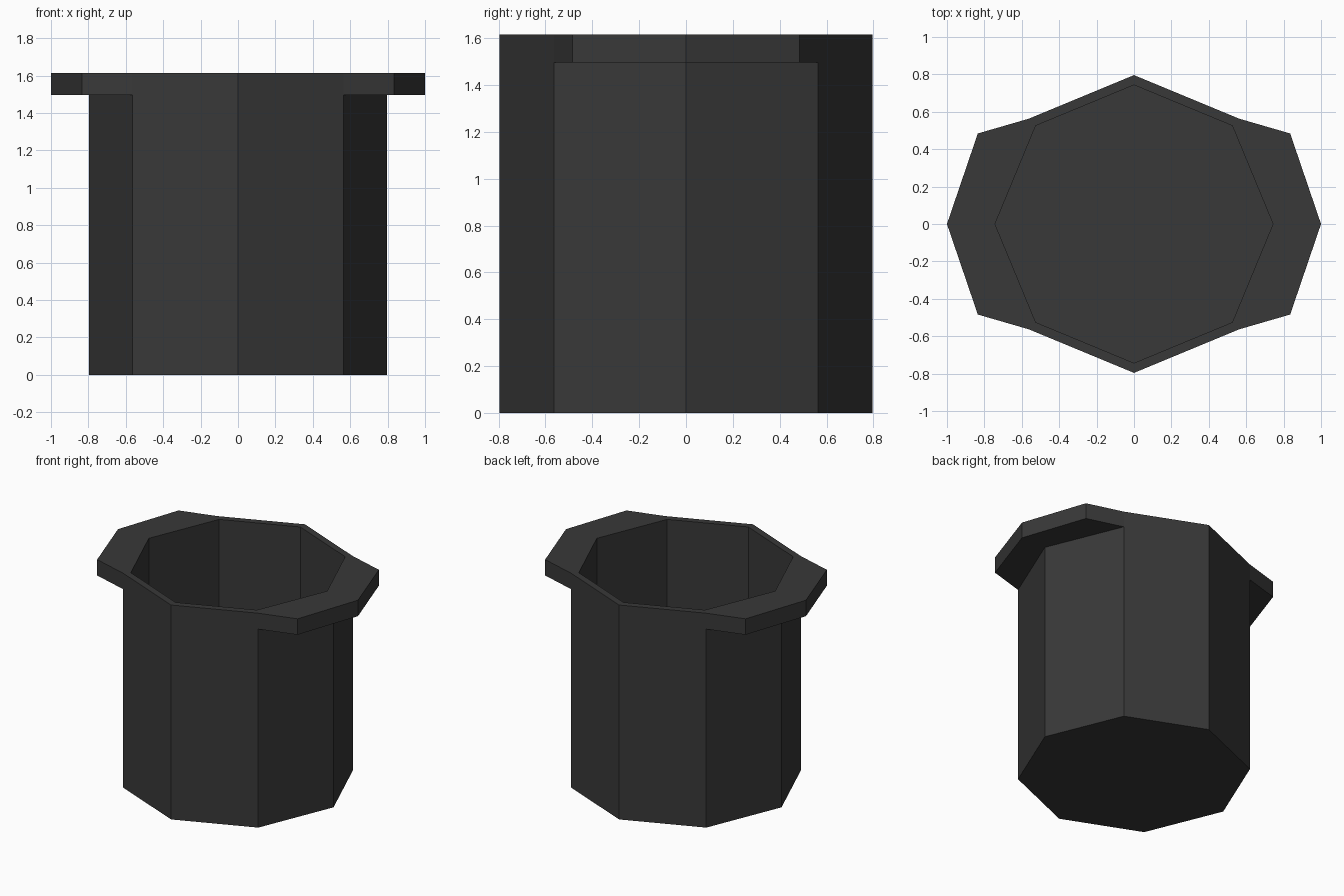
import bpy
import bmesh
from math import cos, sin, pi

cube = bpy.data.objects.get("Cube")
if cube:
    bpy.data.objects.remove(cube, do_unlink=True)

R_OUT, R_IN = 0.796, 0.743
Z_FLOOR, Z_LUG, Z_TOP = 0.055, 1.495, 1.615
LUG_CORNER, LUG_TIP = (0.835, 0.484), (1.0, 0.0)


def octagon(radius):
    return [(radius * cos(i * pi / 4), radius * sin(i * pi / 4)) for i in range(8)]


outer, inner = octagon(R_OUT), octagon(R_IN)
bm = bmesh.new()


def face(points):
    bm.faces.new([bm.verts.new(p) for p in points])


def flat(points, z):
    face([(x, y, z) for x, y in points])


def wall(a, b, z0, z1):
    face([(*a, z0), (*b, z0), (*b, z1), (*a, z1)])


# Underside and inner floor
flat(outer, 0)
flat(inner, Z_FLOOR)

for i in range(8):
    j = (i + 1) % 8
    # Outer wall, cavity wall
    wall(outer[i], outer[j], 0, Z_LUG)
    wall(inner[i], inner[j], Z_FLOOR, Z_TOP)
    if i in (0, 3, 4, 7):
        # Half of a side lug: two edge walls, underside and rim top
        sx = 1 if i in (0, 7) else -1
        sy = 1 if i in (0, 3) else -1
        corner = (sx * LUG_CORNER[0], sy * LUG_CORNER[1])
        tip = (sx * LUG_TIP[0], 0)
        path = [tip, corner] if i in (0, 4) else [corner, tip]
        start = [] if i in (0, 4) else [outer[i]]
        end = [outer[j]] if i in (0, 4) else []
        edge = start + path + end
        for a, b in zip(edge, edge[1:]):
            wall(a, b, Z_LUG, Z_TOP)
        root = outer[i] if i in (0, 4) else outer[j]
        flat(edge + [root], Z_LUG)
        flat(edge + [inner[j], inner[i]], Z_TOP)
    else:
        # Plain rim
        wall(outer[i], outer[j], Z_LUG, Z_TOP)
        flat([outer[i], outer[j], inner[j], inner[i]], Z_TOP)

# Weld, merge coplanar wall pieces, and orient faces
bmesh.ops.remove_doubles(bm, verts=bm.verts, dist=0.0005)
bmesh.ops.dissolve_limit(bm, angle_limit=0.01, verts=bm.verts,
                         edges=[e for e in bm.edges
                                if all(abs(v.co.z - Z_LUG) < 0.001 for v in e.verts)])
bmesh.ops.recalc_face_normals(bm, faces=bm.faces)

mesh = bpy.data.meshes.new("bucket")
bm.to_mesh(mesh)
bm.free()
bucket = bpy.data.objects.new("bucket", mesh)
bpy.context.collection.objects.link(bucket)

# Dark grey finish
mat = bpy.data.materials.new("dark_grey")
mat.use_nodes = True
colour = (0.04, 0.04, 0.04, 1)
mat.diffuse_color = colour
mat.node_tree.nodes["Principled BSDF"].inputs["Base Color"].default_value = colour
mesh.materials.append(mat)
